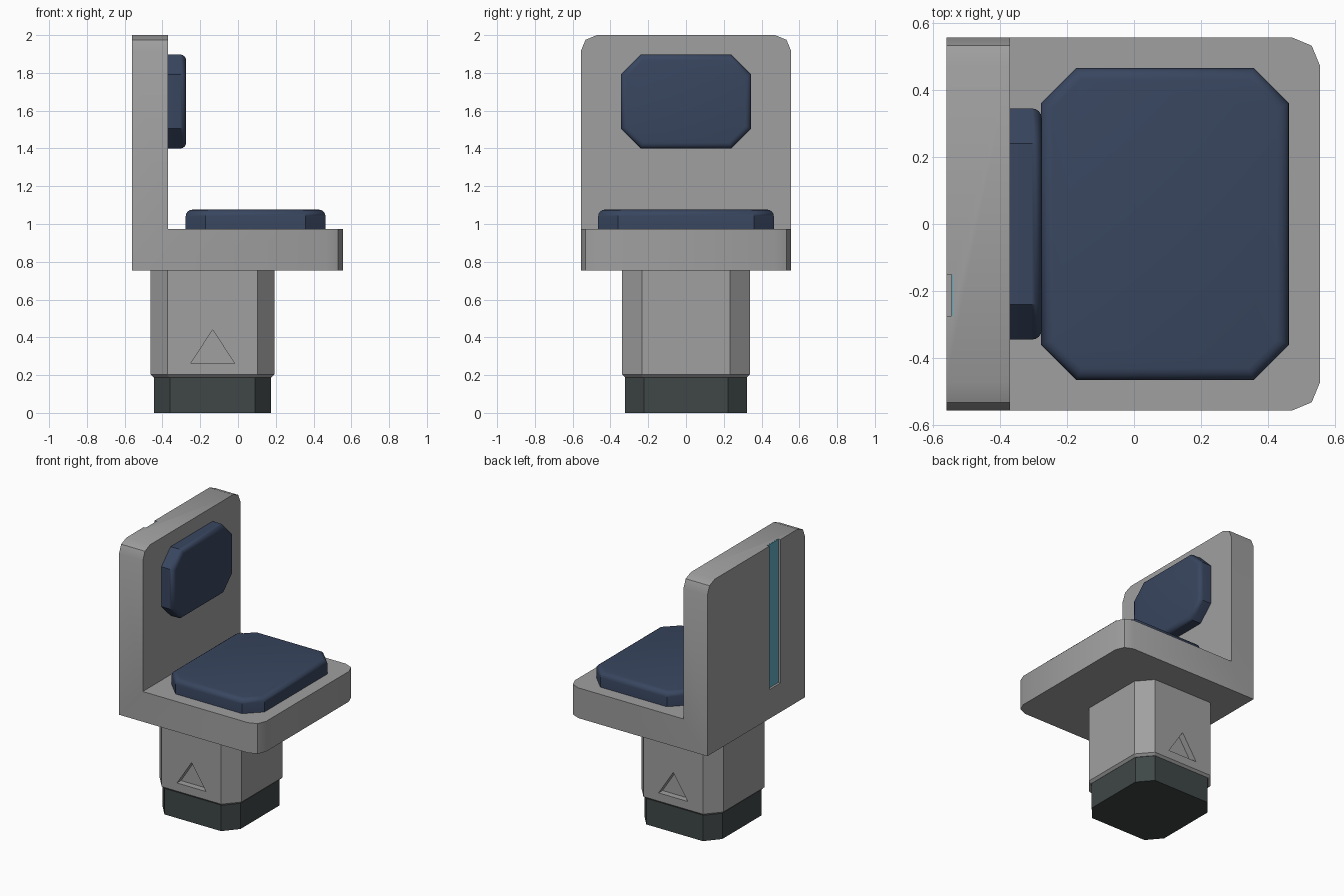
import bpy, bmesh, math
from mathutils import Vector

if "Cube" in bpy.data.objects:
    bpy.data.objects.remove(bpy.data.objects["Cube"])


def material(name, rgb):
    m = bpy.data.materials.new(name)
    m.diffuse_color = (*rgb, 1)
    m.use_nodes = True
    m.node_tree.nodes["Principled BSDF"].inputs["Base Color"].default_value = m.diffuse_color
    return m


GREY = material("shell grey", (0.35, 0.35, 0.35))
NAVY = material("cushion navy", (0.040, 0.061, 0.115))
DARK = material("base charcoal", (0.050, 0.062, 0.062))
TEAL = material("strip teal", (0.12, 0.41, 0.53))


def prism(name, points, direction, mat, tune=None):
    """Extrude a closed 3D outline along a direction; tune edits the bmesh."""
    bm = bmesh.new()
    face = bm.faces.new([bm.verts.new(p) for p in points])
    ext = bmesh.ops.extrude_face_region(bm, geom=[face])
    moved = [v for v in ext["geom"] if isinstance(v, bmesh.types.BMVert)]
    bmesh.ops.translate(bm, verts=moved, vec=Vector(direction))
    bmesh.ops.recalc_face_normals(bm, faces=bm.faces)
    if tune:
        tune(bm)
    me = bpy.data.meshes.new(name)
    bm.to_mesh(me)
    bm.free()
    me.materials.append(mat)
    ob = bpy.data.objects.new(name, me)
    bpy.context.collection.objects.link(ob)
    return ob


def octagon(a0, a1, b0, b1, ca, cb):
    """Rectangle with chamfered corners."""
    return [(a0 + ca, b0), (a1 - ca, b0), (a1, b0 + cb), (a1, b1 - cb),
            (a1 - ca, b1), (a0 + ca, b1), (a0, b1 - cb), (a0, b0 + cb)]


def rim_bevel(axis, level, width, segments):
    """Bevel all edges lying in the plane axis = level."""
    def tune(bm):
        edges = [e for e in bm.edges
                 if all(abs(v.co[axis] - level) < 1e-4 for v in e.verts)]
        bmesh.ops.bevel(bm, geom=edges, offset=width, segments=segments,
                        profile=0.5, affect='EDGES')
    return tune


def activate(ob):
    bpy.ops.object.select_all(action='DESELECT')
    ob.select_set(True)
    bpy.context.view_layer.objects.active = ob


def cut(target, cutter):
    mod = target.modifiers.new("cut", 'BOOLEAN')
    mod.operation = 'DIFFERENCE'
    mod.solver = 'EXACT'
    mod.object = cutter
    activate(target)
    bpy.ops.object.modifier_apply(modifier=mod.name)
    bpy.data.objects.remove(cutter)


def smooth(ob, angle=40):
    activate(ob)
    bpy.ops.object.shade_smooth_by_angle(angle=math.radians(angle))


# L-shaped shell: seat slab and backrest in one piece
def round_shell(bm):
    edges = []
    for e in bm.edges:
        a, b = (v.co for v in e.verts)
        front = min(a.x, b.x) > 0.5 and abs(a.y - b.y) < 1e-4
        top = min(a.z, b.z) > 1.9 and abs(a.y - b.y) < 1e-4
        if front or top:
            edges.append(e)
    bmesh.ops.bevel(bm, geom=edges, offset=0.085, segments=2,
                    profile=0.5, affect='EDGES')


H = 0.557
profile = [(-0.56, 0.755), (0.555, 0.755), (0.555, 0.973), (-0.37, 0.973),
           (-0.37, 2.0), (-0.56, 2.0)]
shell = prism("seat_shell", [(x, -H, z) for x, z in profile], (0, 2 * H, 0),
              GREY, round_shell)

# Groove down the rear of the backrest, with a coloured strip on its floor
groove = prism("groove_cutter", [(-0.6, -0.275, 0.965), (-0.54, -0.275, 0.965),
               (-0.54, -0.15, 0.965), (-0.6, -0.15, 0.965)], (0, 0, 1.1), GREY)
cut(shell, groove)
smooth(shell)
prism("rear_strip", [(-0.545, -0.274, 0.966), (-0.539, -0.274, 0.966),
      (-0.539, -0.151, 0.966), (-0.545, -0.151, 0.966)], (0, 0, 1.033), TEAL)

# Cushions
seat = prism("seat_cushion",
             [(x, y, 0.96) for x, y in octagon(-0.277, 0.463, -0.465, 0.465, 0.105, 0.105)],
             (0, 0, 0.116), NAVY, rim_bevel(2, 1.076, 0.035, 4))
back = prism("back_cushion",
             [(-0.38, y, z) for y, z in octagon(-0.345, 0.345, 1.40, 1.897, 0.105, 0.105)],
             (0.105, 0, 0), NAVY, rim_bevel(0, -0.275, 0.03, 4))
smooth(seat)
smooth(back)

# Pedestal with a triangular recess on each side
pedestal = prism("pedestal",
                 [(x, y, 0.187) for x, y in octagon(-0.462, 0.193, -0.338, 0.338, 0.09, 0.105)],
                 (0, 0, 0.57), GREY, rim_bevel(2, 0.187, 0.016, 1))
for side in (-1, 1):
    tri = prism("triangle_cutter", [(x, side * 0.293, z) for x, z in
                ((-0.25, 0.262), (-0.018, 0.262), (-0.134, 0.44))],
                (0, side * 0.1, 0), GREY)
    cut(pedestal, tri)

# Dark foot
prism("foot_base",
      [(x, y, 0) for x, y in octagon(-0.446, 0.176, -0.323, 0.323, 0.085, 0.1)],
      (0, 0, 0.19), DARK)
